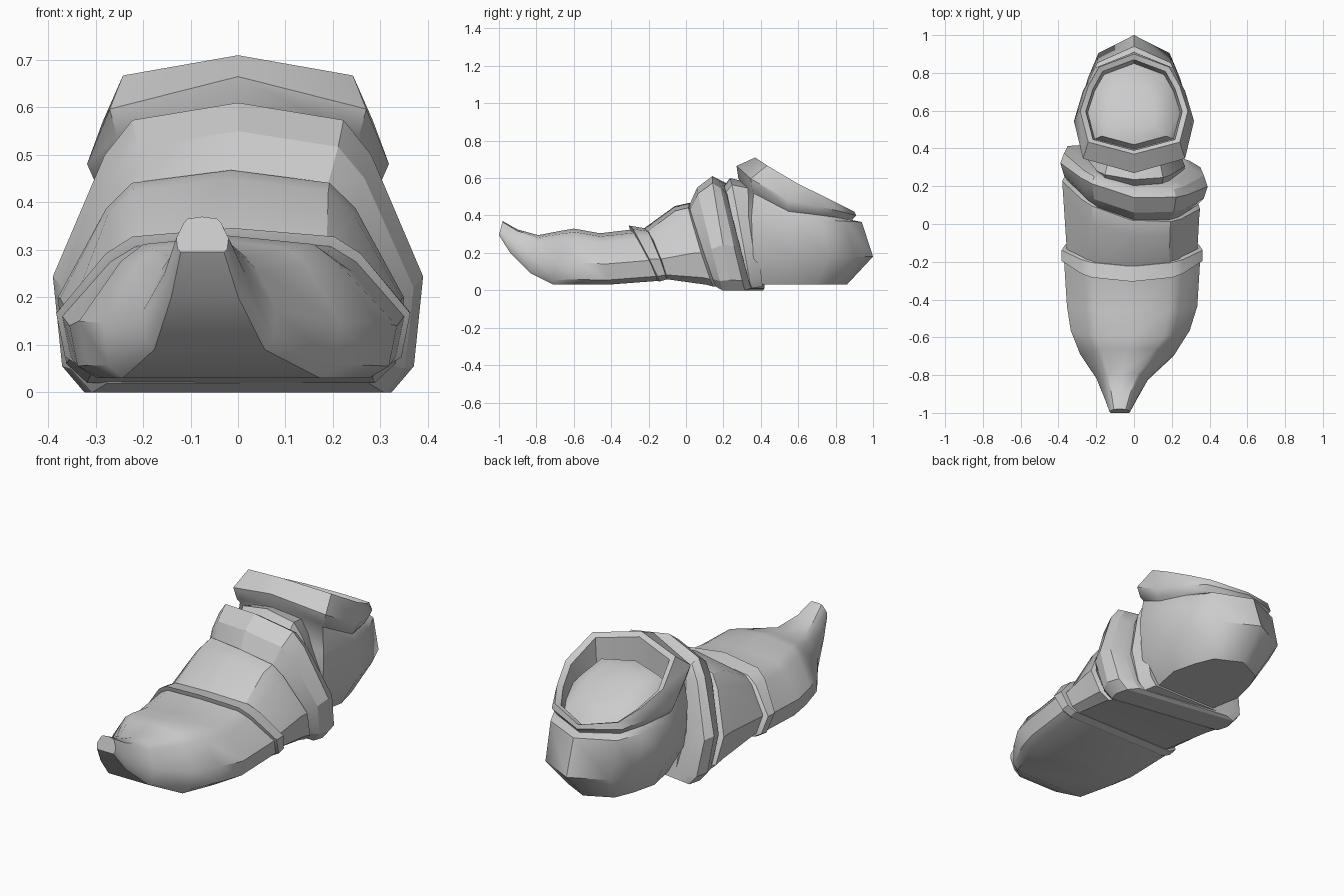
import bpy, bmesh, math

grey = bpy.data.materials.new("plain grey")
grey.diffuse_color = (0.6, 0.6, 0.6, 1)

# Half cross-section of the foot: top, shoulder, side, sole edge (unit width, unit height)
HALF = [(0, 1), (0.57, 0.94), (0.72, 0.82), (1, 0.40), (0.95, 0.09), (0.83, 0)]
# Half outline of the heel seen from above: back to front
HEEL = [(0, 1), (0.65, 0.87), (0.85, 0.68), (1, 0.43), (0.85, 0.12), (0, 0)]


def foot_ring(cx, w, zb, zt, yb, yt, skew=0, bow=0):
    """Leaning slice: bottom at yb, top at yt, swung sideways by skew, bent by bow."""
    prof = HALF + [(-u, v) for u, v in reversed(HALF[1:])]
    return [(cx + u * w, yb + (yt - yb) * v - skew * u * w + bow * abs(u) * w,
             zb + (zt - zb) * v) for u, v in prof]


def heel_ring(w, y0, y1, z0, z1, sag=0):
    """Sloping slice from front (y0, z0) to back (y1, z1), drooping at the sides by sag."""
    prof = HEEL + [(-u, t) for u, t in reversed(HEEL[1:-1])]
    return [(u * w, y0 + (y1 - y0) * t, z0 + (z1 - z0) * t - sag * u ** 4) for u, t in prof]


def loft(name, rings, angle=32):
    bm = bmesh.new()
    rows = [[bm.verts.new(p) for p in r] for r in rings]
    n = len(rows[0])
    for a, b in zip(rows, rows[1:]):
        for i in range(n):
            j = (i + 1) % n
            bm.faces.new((a[i], a[j], b[j], b[i]))
    bm.faces.new(rows[0])
    bm.faces.new(rows[-1])
    bmesh.ops.recalc_face_normals(bm, faces=bm.faces)
    me = bpy.data.meshes.new(name)
    bm.to_mesh(me)
    bm.free()
    me.materials.append(grey)
    ob = bpy.data.objects.new(name, me)
    bpy.context.collection.objects.link(ob)
    bpy.ops.object.select_all(action='DESELECT')
    ob.select_set(True)
    bpy.context.view_layer.objects.active = ob
    bpy.ops.object.shade_smooth_by_angle(angle=math.radians(angle))


# Toe cap with an upturned tip
loft("toe_cap", [foot_ring(*r) for r in [
    (-0.075, 0.055, 0.295, 0.37, -1.0, -0.98),
    (-0.07, 0.085, 0.20, 0.325, -0.94, -0.90),
    (-0.06, 0.14, 0.09, 0.295, -0.83, -0.79),
    (-0.035, 0.25, 0.03, 0.32, -0.71, -0.66),
    (-0.02, 0.315, 0.03, 0.33, -0.54, -0.60),
    (-0.01, 0.345, 0.03, 0.305, -0.42, -0.46),
    (-0.01, 0.36, 0.05, 0.325, -0.17, -0.29, 0, 0.06)]], 36)

# Raised strap behind the toe
loft("toe_strap", [foot_ring(*r) for r in [
    (-0.01, 0.35, 0.05, 0.32, -0.17, -0.30, 0, 0.06),
    (-0.01, 0.373, 0.047, 0.346, -0.16, -0.305, 0, 0.06),
    (-0.01, 0.373, 0.058, 0.333, -0.125, -0.225, 0, 0.07),
    (-0.01, 0.34, 0.062, 0.31, -0.12, -0.2, 0, 0.07)]], 28)

# Instep band
loft("instep_band", [foot_ring(*r) for r in [
    (-0.01, 0.345, 0.06, 0.32, -0.13, -0.24, 0, 0.07),
    (-0.015, 0.36, 0.03, 0.45, 0.12, -0.06, 0.16, 0.12),
    (-0.015, 0.365, 0.02, 0.468, 0.17, 0.02, 0.2, 0.12),
    (-0.015, 0.33, 0.02, 0.44, 0.19, 0.05, 0.2, 0.12)]])

# Padded ankle band
loft("padded_band", [foot_ring(*r) for r in [
    (0, 0.33, 0.02, 0.46, 0.17, 0.02, 0.16, 0.12),
    (0, 0.37, 0.0, 0.55, 0.2, 0.06, 0.16, 0.14),
    (0, 0.39, 0.0, 0.61, 0.25, 0.14, 0.16, 0.14),
    (0, 0.37, 0.0, 0.585, 0.32, 0.18, 0.16, 0.14),
    (0, 0.31, 0.01, 0.55, 0.35, 0.21, 0.14, 0.13)]], 24)

# Tongue joining band and heel
loft("ankle_tongue", [foot_ring(*r) for r in [
    (0, 0.26, 0.01, 0.54, 0.31, 0.19, 0.05, 0.08),
    (0, 0.27, 0.01, 0.6, 0.34, 0.235, 0.05, 0.08),
    (0, 0.24, 0.02, 0.58, 0.40, 0.32, 0, 0.05)]])

# Heel cup with a drooping padded collar; a rounded lining fills the opening
loft("heel_cup", [heel_ring(*r) for r in [
    (0.21, 0.34, 0.86, 0.03, 0.03),
    (0.29, 0.27, 1.0, 0.17, 0.18),
    (0.30, 0.27, 0.94, 0.40, 0.365),
    (0.285, 0.29, 0.89, 0.58, 0.375, 0.07),
    (0.30, 0.28, 0.89, 0.60, 0.38, 0.065),
    (0.318, 0.27, 0.91, 0.665, 0.40, 0.07),
    (0.285, 0.37, 0.90, 0.71, 0.42, 0.015),
    (0.255, 0.39, 0.87, 0.69, 0.41, 0.015),
    (0.245, 0.395, 0.85, 0.53, 0.37),
    (0.20, 0.42, 0.80, 0.575, 0.43),
    (0.12, 0.49, 0.72, 0.58, 0.48)]], 42)
